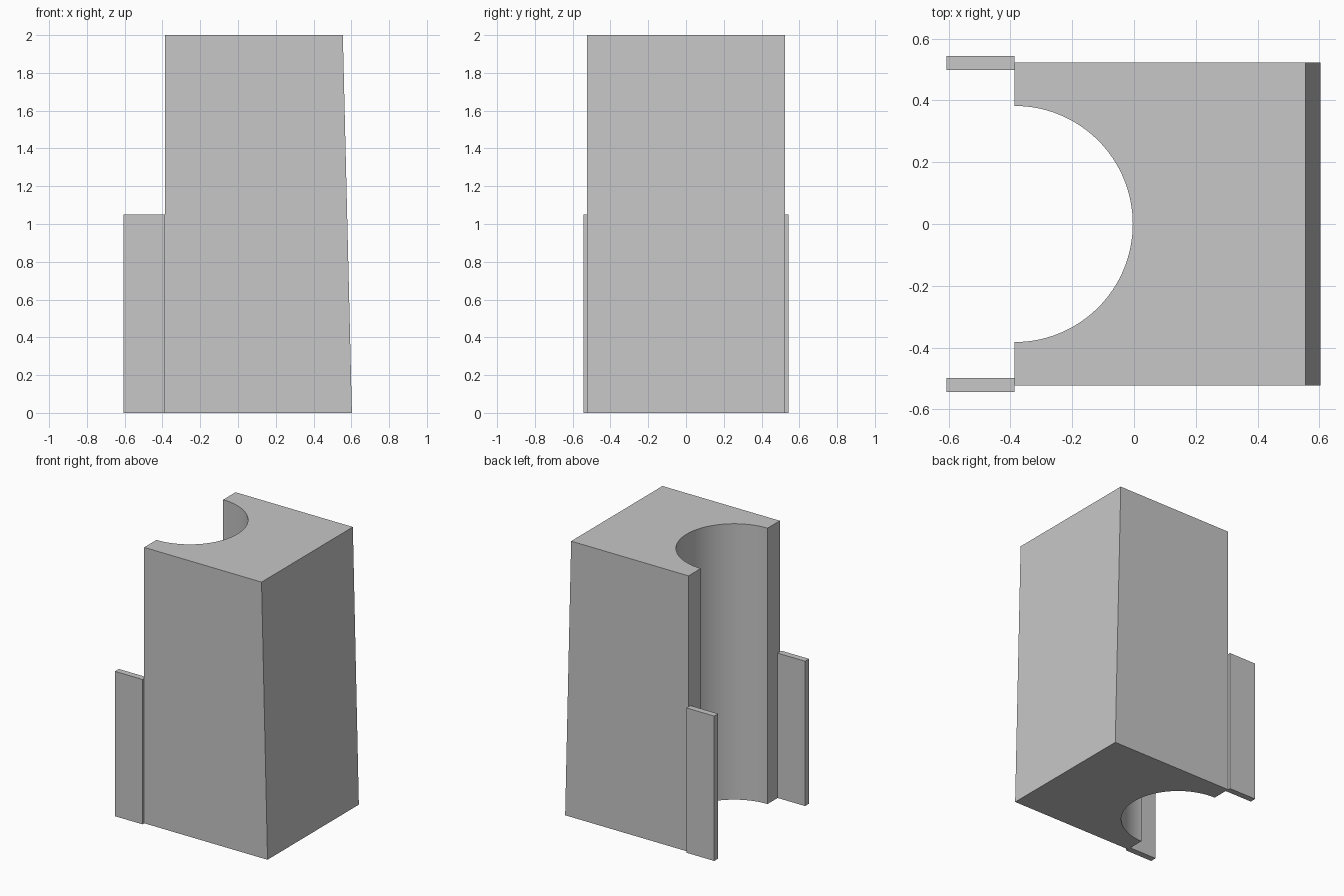
import bpy
import bmesh
from math import sin, cos, pi

cube = bpy.data.objects.get("Cube")
if cube:
    bpy.data.objects.remove(cube, do_unlink=True)

grey = bpy.data.materials.new("plain grey")
grey.use_nodes = True
colour = (0.57, 0.57, 0.57, 1)
grey.diffuse_color = colour
grey.node_tree.nodes["Principled BSDF"].inputs["Base Color"].default_value = colour


def extrude_outline(name, outline, height, top_x=None):
    """Extrude a plan outline upward; top_x pulls in the right-hand top edge."""
    bm = bmesh.new()
    base = bm.faces.new([bm.verts.new((x, y, 0)) for x, y in outline])
    result = bmesh.ops.extrude_face_region(bm, geom=[base])
    top = [v for v in result["geom"] if isinstance(v, bmesh.types.BMVert)]
    right = max(x for x, y in outline)
    for v in top:
        v.co.z = height
        if top_x is not None and v.co.x > right - 0.001:
            v.co.x = top_x
    bmesh.ops.recalc_face_normals(bm, faces=bm.faces)
    mesh = bpy.data.meshes.new(name)
    bm.to_mesh(mesh)
    bm.free()
    mesh.materials.append(grey)
    obj = bpy.data.objects.new(name, mesh)
    bpy.context.collection.objects.link(obj)
    return obj


# Main block: half-round channel on one side, sloping face on the other
back_x, half_depth, radius, segments = -0.386, 0.523, 0.382, 64
arc = [(back_x + radius * sin(pi * i / segments), radius * cos(pi * i / segments))
       for i in range(segments + 1)]
outline = [(back_x, -half_depth), (0.603, -half_depth),
           (0.603, half_depth), (back_x, half_depth)] + arc
body = extrude_outline("body", outline, 2.0, top_x=0.555)
bpy.context.view_layer.objects.active = body
body.select_set(True)
bpy.ops.object.shade_smooth_by_angle(angle=pi / 6)
body.select_set(False)

# Thin upright plates beside the channel
for name, side in (("front_plate", -1), ("back_plate", 1)):
    inner, outer = side * 0.498, side * 0.543
    extrude_outline(name, [(-0.606, inner), (back_x, inner),
                           (back_x, outer), (-0.606, outer)], 1.05)
